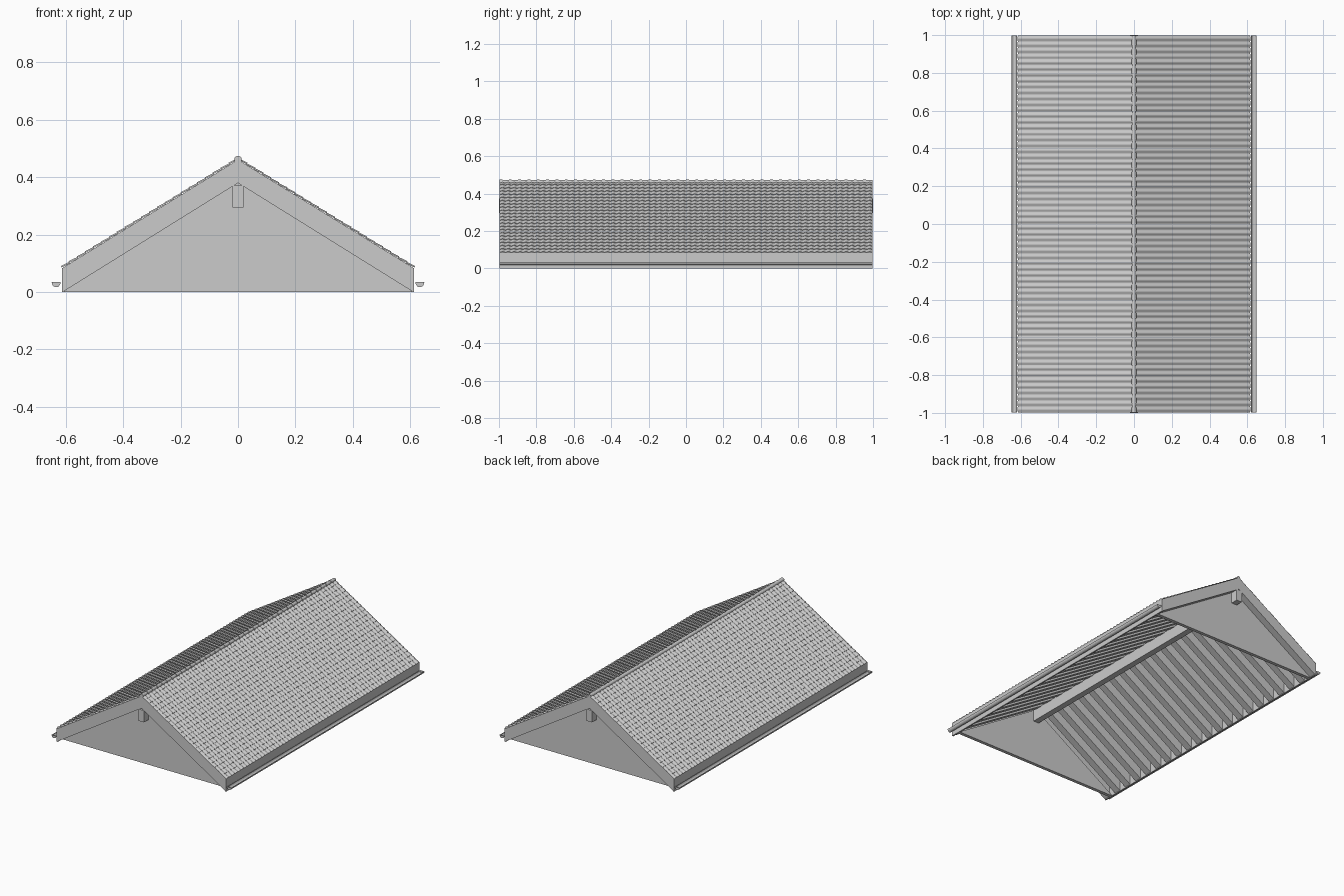
import bpy, bmesh, math
from mathutils import Vector

if "Cube" in bpy.data.objects:
    bpy.data.objects.remove(bpy.data.objects["Cube"])

grey = bpy.data.materials.new("light_grey")
grey.diffuse_color = (0.6, 0.6, 0.6, 1)
grey.use_nodes = True
grey.node_tree.nodes["Principled BSDF"].inputs["Base Color"].default_value = grey.diffuse_color


def finish(name, bm):
    bmesh.ops.recalc_face_normals(bm, faces=bm.faces)
    me = bpy.data.meshes.new(name)
    bm.to_mesh(me)
    bm.free()
    me.materials.append(grey)
    ob = bpy.data.objects.new(name, me)
    bpy.context.collection.objects.link(ob)
    return ob


def prism(bm, pts, y0, y1):
    """Extrude an x/z outline from y0 to y1."""
    a = [bm.verts.new((x, y0, z)) for x, z in pts]
    b = [bm.verts.new((x, y1, z)) for x, z in pts]
    bm.faces.new(a)
    bm.faces.new(b[::-1])
    n = len(pts)
    for i in range(n):
        j = (i + 1) % n
        bm.faces.new((a[i], b[i], b[j], a[j]))


EAVE, END = 0.611, 0.997
EAVE_TOP, RIDGE_TOP, RIDGE_LOW = 0.08, 0.457, 0.38

# rafters: 21 chevrons, the end pair acting as bargeboards
bm = bmesh.new()
w = 0.045
for i in range(21):
    y = -END + w / 2 + i * (2 * END - w) / 20
    for s in (-1, 1):
        prism(bm, [(s * EAVE, 0), (s * EAVE, EAVE_TOP), (0, RIDGE_TOP), (0, RIDGE_LOW)],
              y - w / 2, y + w / 2)
finish("rafters", bm)

# gable walls, recessed behind the end rafters
bm = bmesh.new()
for y0, y1 in ((-0.952, -0.93), (0.93, 0.952)):
    prism(bm, [(-EAVE, 0), (EAVE, 0), (0, RIDGE_LOW + 0.003)], y0, y1)
finish("gable_walls", bm)

# ridge beam
bm = bmesh.new()
prism(bm, [(-0.02, 0.295), (0.02, 0.295), (0.02, 0.372), (-0.02, 0.372)], -1, 1)
finish("ridge_beam", bm)

# eave fascia boards
bm = bmesh.new()
for s in (-1, 1):
    prism(bm, [(s * 0.604, 0.0), (s * 0.613, 0.0), (s * 0.613, 0.081), (s * 0.604, 0.084)], -END, END)
finish("fascia_boards", bm)

# roof deck under the tiles
bm = bmesh.new()
for s in (-1, 1):
    prism(bm, [(s * 0.613, 0.078), (s * 0.613, 0.083), (0, 0.461), (0, 0.455)], -END, END)
finish("roof_deck", bm)

# tile sheets: ribs running down the slope, overlapping stepped rows
COLS, ROWS, SEG = 64, 22, 6
low, top = Vector((0.613, 0.082)), Vector((0.0, 0.460))
run = top - low
normal = Vector((-run.y, run.x)).normalized()
if normal.y < 0:
    normal = -normal
bm = bmesh.new()
for s in (-1, 1):
    stations = [(0.0, 0.0, 0.0)]
    for r in range(ROWS):
        stations += [(r / ROWS, 0.0038, 1), ((r + 1) / ROWS, 0.0008, 1)]
    prev = None
    for t, lift, wave in stations:
        row = []
        for c in range(COLS * SEG + 1):
            rib = 0.0028 * (1 - math.cos(2 * math.pi * c / SEG)) * wave
            p = low + run * t + normal * (lift + rib)
            y = -END + 2 * END * c / (COLS * SEG)
            row.append(bm.verts.new((s * p.x, y, p.y)))
        if prev:
            for k in range(len(row) - 1):
                bm.faces.new((prev[k], prev[k + 1], row[k + 1], row[k]))
        prev = row
finish("roof_tiles", bm)

# ridge cap tiles: short tapering tubes that overlap
bm = bmesh.new()
N, CAPS = 12, 40
for i in range(CAPS):
    y0 = -END + 2 * END * i / CAPS
    y1 = y0 + 2 * END / CAPS
    rings = []
    for y, r in ((y0, 0.0135), (y1, 0.0105)):
        rings.append([bm.verts.new((r * math.cos(2 * math.pi * k / N), y,
                                    0.461 + r * math.sin(2 * math.pi * k / N))) for k in range(N)])
    a, b = rings
    bm.faces.new(a)
    bm.faces.new(b[::-1])
    for k in range(N):
        j = (k + 1) % N
        bm.faces.new((a[k], b[k], b[j], a[j]))
finish("ridge_caps", bm)

# half-round gutters with closed ends
bm = bmesh.new()
for s in (-1, 1):
    cx, cz = s * 0.634, 0.034
    arc = [math.pi + math.pi * k / 10 for k in range(11)]
    outer = [(cx + 0.0155 * math.cos(a), cz + 0.0175 * math.sin(a)) for a in arc]
    inner = [(cx + 0.0135 * math.cos(a), cz + 0.0155 * math.sin(a)) for a in arc]
    prism(bm, outer + inner[::-1], -END, END)
    for y0 in (-END, END - 0.003):
        prism(bm, outer, y0, y0 + 0.003)
finish("gutters", bm)
